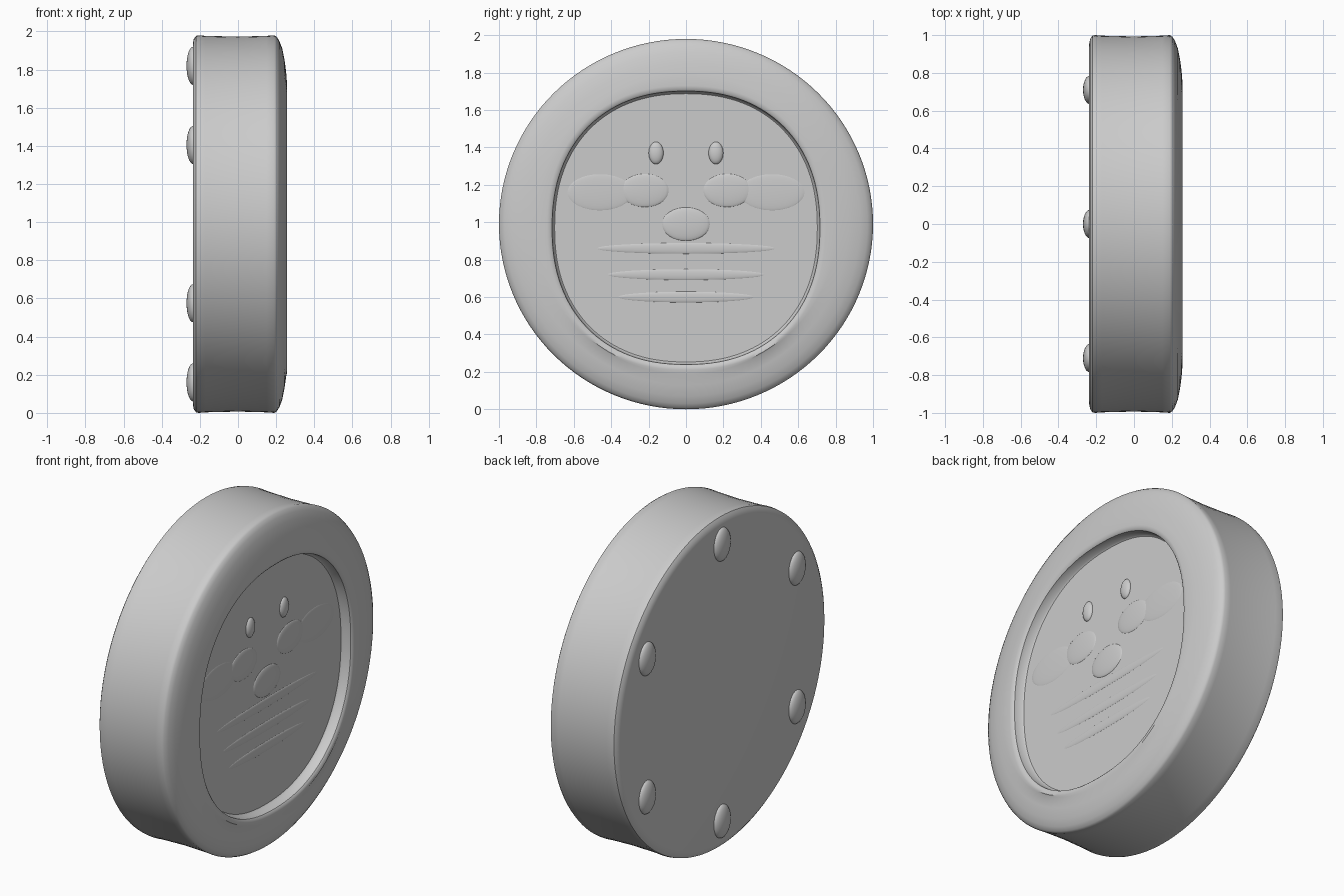
import bpy, bmesh, math

old = bpy.data.objects.get("Cube")
if old:
    bpy.data.objects.remove(old, do_unlink=True)

grey = bpy.data.materials.new("plain_grey")
grey.use_nodes = True
colour = (0.6, 0.6, 0.6, 1)
grey.diffuse_color = colour
grey.node_tree.nodes["Principled BSDF"].inputs["Base Color"].default_value = colour

SEGMENTS = 128
MID = 0.99


def finish(name, bm, angle):
    bmesh.ops.recalc_face_normals(bm, faces=bm.faces)
    mesh = bpy.data.meshes.new(name)
    bm.to_mesh(mesh)
    bm.free()
    mesh.materials.append(grey)
    obj = bpy.data.objects.new(name, mesh)
    bpy.context.collection.objects.link(obj)
    bpy.ops.object.select_all(action='DESELECT')
    obj.select_set(True)
    bpy.context.view_layer.objects.active = obj
    bpy.ops.object.shade_smooth_by_angle(angle=math.radians(angle))
    return obj


def ring(bm, x, ry, rz, cz, power):
    """Superellipse loop in the plane at x."""
    def bend(v):
        return math.copysign(abs(v) ** (2 / power), v)
    angles = [math.tau * i / SEGMENTS for i in range(SEGMENTS)]
    return [bm.verts.new((x, ry * bend(math.cos(a)), cz + rz * bend(math.sin(a))))
            for a in angles]


def mound(name, x, y, z, size):
    """Flattened dome sitting on a disc face."""
    bm = bmesh.new()
    bmesh.ops.create_uvsphere(bm, u_segments=24, v_segments=16, radius=1)
    bmesh.ops.scale(bm, vec=size, verts=bm.verts)
    bmesh.ops.translate(bm, vec=(x, y, z), verts=bm.verts)
    return finish(name, bm, 60)


# Disc body: back face, slightly waisted side, domed rim, recessed front panel
outer = [(-0.237, 0.955), (-0.232, 0.98), (-0.22, 0.997), (-0.205, 1.0),
         (-0.17, 0.997), (0.0, 0.993), (0.15, 0.997), (0.19, 1.0), (0.203, 0.992),
         (0.217, 0.97), (0.232, 0.93), (0.244, 0.87), (0.252, 0.81)]
recess = [(0.257, 0.745), (0.255, 0.725), (0.247, 0.716), (0.2, 0.71), (0.192, 0.702)]

bm = bmesh.new()
loops = [ring(bm, x, r, r * MID, MID, 2) for x, r in outer]
loops += [ring(bm, x, r, r + 0.015, 0.97, 2.25) for x, r in recess]
for a, b in zip(loops, loops[1:]):
    for i in range(SEGMENTS):
        j = (i + 1) % SEGMENTS
        bm.faces.new((a[i], a[j], b[j], b[i]))
bm.faces.new(loops[0])
bm.faces.new(loops[-1])
finish("disc_body", bm, 40)

# Six rounded feet around the back face
for i in range(6):
    a = math.radians(90 + 60 * i)
    mound(f"back_foot_{i + 1}", -0.235, 0.82 * math.cos(a), MID + 0.83 * math.sin(a),
          (0.035, 0.075, 0.1))

# Faint worn relief on the recessed panel
FLOOR = 0.19
for side, label in ((-1, "front"), (1, "back")):
    mound(f"relief_dot_{label}", FLOOR, side * 0.16, 1.37, (0.022, 0.04, 0.06))
    mound(f"relief_oval_{label}", FLOOR, side * 0.22, 1.17, (0.012, 0.13, 0.09))
    mound(f"relief_bar_{label}", FLOOR, side * 0.46, 1.16, (0.008, 0.18, 0.1))
mound("relief_centre", FLOOR, 0, 0.99, (0.014, 0.13, 0.09))
for i, z in enumerate((0.86, 0.72, 0.6)):
    mound(f"relief_ridge_{i + 1}", FLOOR, 0, z, (0.007, 0.5 - 0.06 * i, 0.03))
